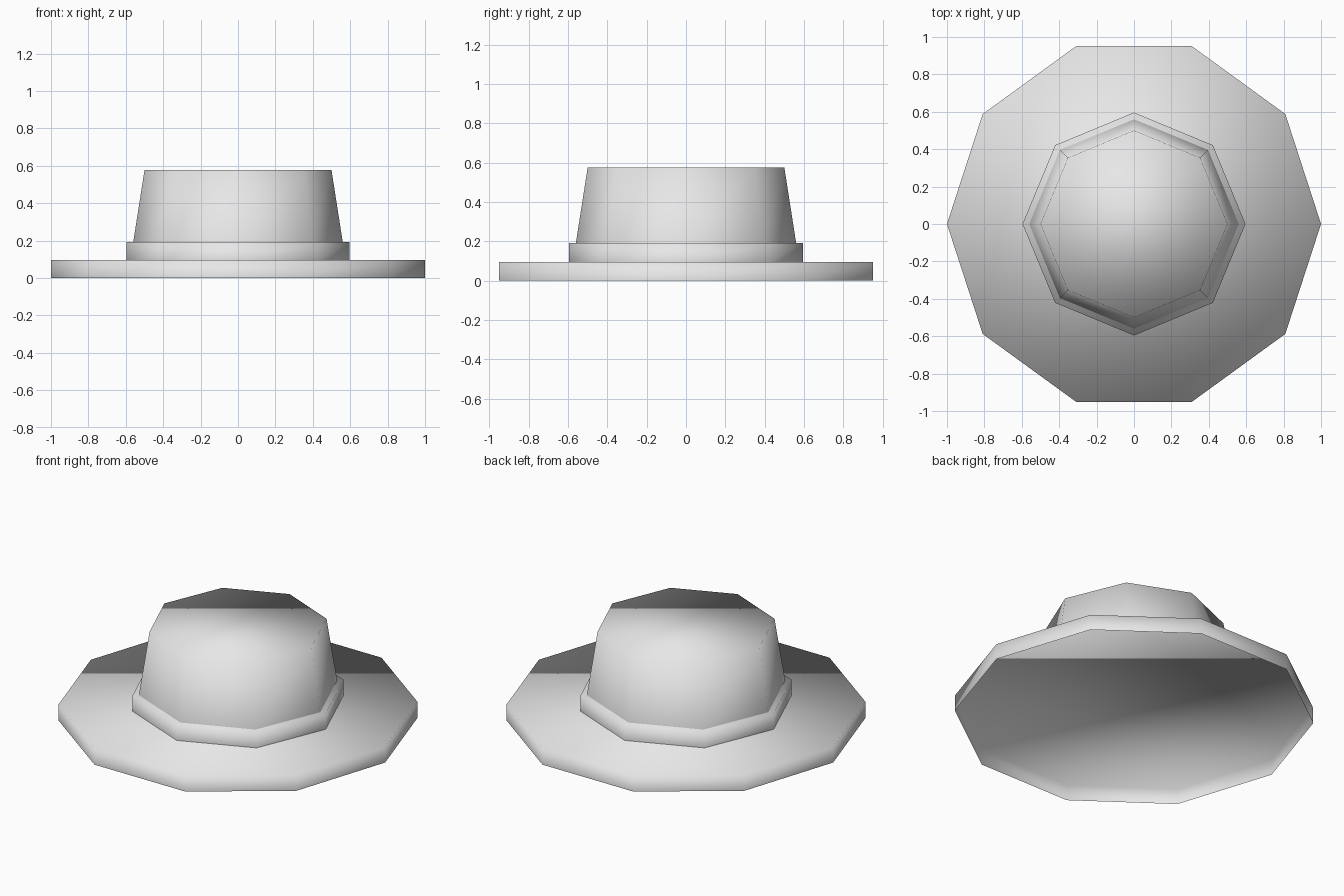
import bpy
import bmesh
import math

if "Cube" in bpy.data.objects:
    bpy.data.objects.remove(bpy.data.objects["Cube"])

grey = bpy.data.materials.new("light_grey")
grey.diffuse_color = (0.8, 0.8, 0.8, 1)
grey.use_nodes = True
grey.node_tree.nodes["Principled BSDF"].inputs["Base Color"].default_value = grey.diffuse_color


def ring_part(name, sides, r_bottom, r_top, z0, z1):
    """Open-bottomed, tapered cap with fully smooth shading, a corner on +x."""
    bm = bmesh.new()
    rings = [[bm.verts.new((r * math.cos(math.tau * i / sides),
                            r * math.sin(math.tau * i / sides), z))
              for i in range(sides)] for r, z in ((r_bottom, z0), (r_top, z1))]
    low, high = rings
    bm.faces.new(high)
    for i in range(sides):
        j = (i + 1) % sides
        bm.faces.new((low[i], low[j], high[j], high[i]))
    for f in bm.faces:
        f.smooth = True
    mesh = bpy.data.meshes.new(name)
    bm.to_mesh(mesh)
    bm.free()
    mesh.materials.append(grey)
    obj = bpy.data.objects.new(name, mesh)
    bpy.context.collection.objects.link(obj)
    return obj


# Wide ten-sided brim, hollow underneath
ring_part("brim", 10, 1.0, 1.0, 0.0, 0.096)
# Eight-sided hat band
ring_part("band", 8, 0.596, 0.596, 0.096, 0.192)
# Tapered eight-sided crown
ring_part("crown", 8, 0.56, 0.5, 0.192, 0.576)
